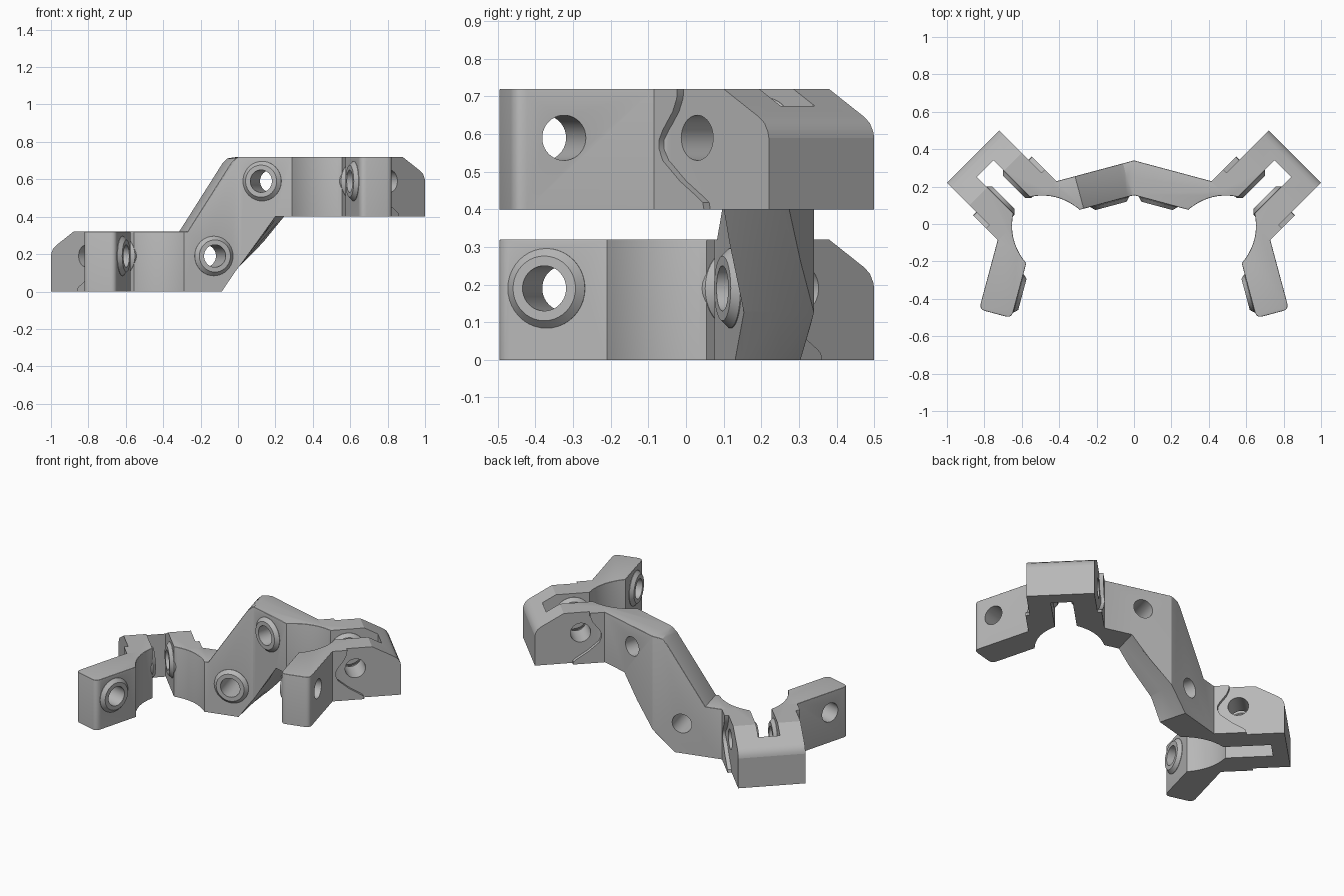
import bpy, bmesh, math
from mathutils import Vector

cube = bpy.data.objects.get("Cube")
if cube:
    bpy.data.objects.remove(cube, do_unlink=True)

grey = bpy.data.materials.new("plain_grey")
grey.use_nodes = True
grey.diffuse_color = (0.48, 0.48, 0.48, 1)
grey.node_tree.nodes["Principled BSDF"].inputs["Base Color"].default_value = (0.48, 0.48, 0.48, 1)

H = 0.32      # height of each clamp
RISE = 0.4    # step between the low and the high clamp
D = math.sqrt(0.5)
TILT = Vector((math.sin(math.radians(15)), -math.cos(math.radians(15))))
INWARD = Vector((TILT.y, -TILT.x))


def clamp_xy(u, v):
    """Clamp frame: u runs from the back wall to the mouth, v across it."""
    return Vector((0.86 - D * u + D * v, 0.36 - D * u - D * v))


def swap(p):
    """Reflect a plan point across the clamp's own axis."""
    return Vector((p[1] + 0.5, p[0] - 0.5))


def arc(a, control, b, steps):
    a, c, b = Vector(a), Vector(control), Vector(b)
    ts = [i / steps for i in range(steps + 1)]
    return [a * (1 - t) ** 2 + c * 2 * t * (1 - t) + b * t * t for t in ts]


def loft(name, rings):
    bm = bmesh.new()
    vs = [[bm.verts.new(p) for p in ring] for ring in rings]
    n = len(rings[0])
    for a, b in zip(vs, vs[1:]):
        for i in range(n):
            j = (i + 1) % n
            bm.faces.new((a[i], a[j], b[j], b[i]))
    bm.faces.new(vs[0])
    bm.faces.new(vs[-1])
    bmesh.ops.recalc_face_normals(bm, faces=bm.faces)
    mesh = bpy.data.meshes.new(name)
    bm.to_mesh(mesh)
    bm.free()
    ob = bpy.data.objects.new(name, mesh)
    bpy.context.collection.objects.link(ob)
    mesh.materials.append(grey)
    return ob


def combine(target, tool, operation):
    mod = target.modifiers.new("combine", "BOOLEAN")
    mod.operation, mod.solver, mod.object = operation, "EXACT", tool
    bpy.context.view_layer.update()
    dg = bpy.context.evaluated_depsgraph_get()
    mesh = bpy.data.meshes.new_from_object(target.evaluated_get(dg))
    target.modifiers.clear()
    target.data = mesh
    bpy.data.objects.remove(tool, do_unlink=True)


def round_bar(name, center, axis, stations, sides=40):
    """Turned part: stations are (distance along axis, radius)."""
    axis = Vector((axis[0], axis[1], 0)).normalized()
    side, up = Vector((-axis.y, axis.x, 0)), Vector((0, 0, 1))
    rings = []
    for d, r in stations:
        rings.append([center + axis * d + side * r * math.cos(a) + up * r * math.sin(a)
                      for a in (math.tau * i / sides for i in range(sides))])
    return loft(name, rings)


# Plan outline of the right half: bar, clamp and end arm
corner = Vector((0.7216, -0.0584))
tip_out = corner + TILT * 0.412
tip_in = tip_out + INWARD * 0.18
neck = arc(corner + Vector((D, D)) * 0.03, corner, corner + TILT * 0.03, 4)
tip = (arc(tip_out - TILT * 0.035, tip_out, tip_out + INWARD * 0.035, 5)
       + arc(tip_in - INWARD * 0.035, tip_in, tip_in - TILT * 0.035, 5))
scoop = arc((0.576, -0.21), (0.675, -0.09), (0.645, 0.055), 14)
slot = clamp_xy(0.09, 0.064)
half = [Vector((0, 0.34))] + [swap(p) for p in reversed(neck)]
half += [clamp_xy(0, -0.198), clamp_xy(0, 0.198)] + neck + tip + scoop
half += [slot, swap(slot)] + [swap(p) for p in reversed(scoop)] + [Vector((0, 0.154))]
outline = half + [Vector((-p.x, p.y)) for p in reversed(half[1:-1])]
bracket = loft("stepped_bracket", [[(p.x, p.y, z) for p in outline] for z in (-0.2, 0.9)])

# Front profile: low left clamp, sloping bar, high right clamp
profile = [(-1.3, 0, 0), (-0.115, 0, -1), (0, 0.126, 0), (0.235, RISE, 1), (1.3, RISE, 0),
           (1.3, 0.72, 0), (0, 0.72, 0), (-0.035, 0.711, -1), (-0.062, 0.685, -1),
           (-0.31, H, -1), (-1.3, H, 0)]
rings = []
for y in (-0.7, 0.05, 0.15, 0.25, 0.36, 0.7):
    lean = 0.268 * (min(max(y, 0.05), 0.36) - 0.235)
    rings.append([(x + s * lean, y, z) for x, z, s in profile])
combine(bracket, loft("front_profile", rings), "INTERSECT")

# Round the upper edges of the bar and end arms
bm = bmesh.new()
bm.from_mesh(bracket.data)
bmesh.ops.remove_doubles(bm, verts=bm.verts, dist=0.0005)
bmesh.ops.dissolve_limit(bm, angle_limit=0.02, verts=bm.verts, edges=bm.edges)
bm.normal_update()
upper = []
for e in bm.edges:
    if len(e.link_faces) != 2:
        continue
    lo, hi = sorted(f.normal.z for f in e.link_faces)
    outside = all(((0.86 - abs(v.co.x)) + (0.36 - v.co.y)) * D > 0.355 for v in e.verts)
    if hi > 0.3 and abs(lo) < 0.1 and outside:
        upper.append(e)
bmesh.ops.bevel(bm, geom=upper, offset=0.022, offset_type="OFFSET", segments=3,
                profile=0.5, affect="EDGES", clamp_overlap=True)
bm.to_mesh(bracket.data)
bm.free()

# Wavy edge of the raised pads, and the sloped back of the clamp
wave = [(0.32, 0.32), (0.322, 0.295), (0.337, 0.26), (0.375, 0.21), (0.388, 0.185),
        (0.388, 0.16), (0.375, 0.13), (0.31, 0.075), (0.24, 0.03), (0.224, 0.018),
        (0.22, 0), (0.41, 0), (0.41, 0.32)]
slope = [(0.17, H), (0.038, 0.246), (0.016, 0.229), (0.003, 0.205), (0, 0.19),
         (-0.1, 0.19), (-0.1, 0.5), (0.17, 0.5)]

for side, base in ((1, RISE), (-1, 0)):
    def place(u, v, z):
        p = clamp_xy(u, v)
        return Vector((side * p.x, p.y, z + base))

    mid = 0.19 + base
    arm = corner + TILT * 0.275 + INWARD * 0.09
    bar = swap(arm)
    bar_axis = Vector((INWARD.y, INWARD.x))
    mounts = [(Vector((side * p.x, p.y, mid)), (side * a.x, a.y))
              for p, a in ((arm, INWARD), (bar, bar_axis))]
    across = (side * D, -D)
    center = place(0.269, 0, 0.19)

    # Raised pads on the outer faces of the clamp
    for s in (1, -1):
        pad = loft("pad", [[place(u, s * v, z) for u, z in wave] for v in (0.15, 0.222)])
        combine(bracket, pad, "UNION")

    # Tapered bosses around the holes
    for c, a in mounts:
        combine(bracket, round_bar("boss", c, a, [(0.05, 0.106), (0.092, 0.106), (0.113, 0.086)]),
                "UNION")
    for s in (1, -1):
        boss = round_bar("boss", center, (s * across[0], s * across[1]),
                         [(0.041, 0.086), (0.062, 0.106), (0.1, 0.106)])
        combine(bracket, boss, "UNION")

    # Sloped back of the clamp
    wedge = loft("wedge", [[place(u, v, z) for u, z in slope] for v in (-0.3, 0.3)])
    combine(bracket, wedge, "DIFFERENCE")

    # Bolt holes
    for c, a in mounts + [(center, across)]:
        hole = round_bar("hole", c, a, [(-0.3, 0.06), (0.3, 0.06)])
        combine(bracket, hole, "DIFFERENCE")

# One flat colour, smooth curves with sharp edges kept
bracket.data.materials.clear()
bracket.data.materials.append(grey)
for poly in bracket.data.polygons:
    poly.material_index = 0
bpy.ops.object.select_all(action="DESELECT")
bracket.select_set(True)
bpy.context.view_layer.objects.active = bracket
bpy.ops.object.shade_smooth_by_angle(angle=math.radians(28))
